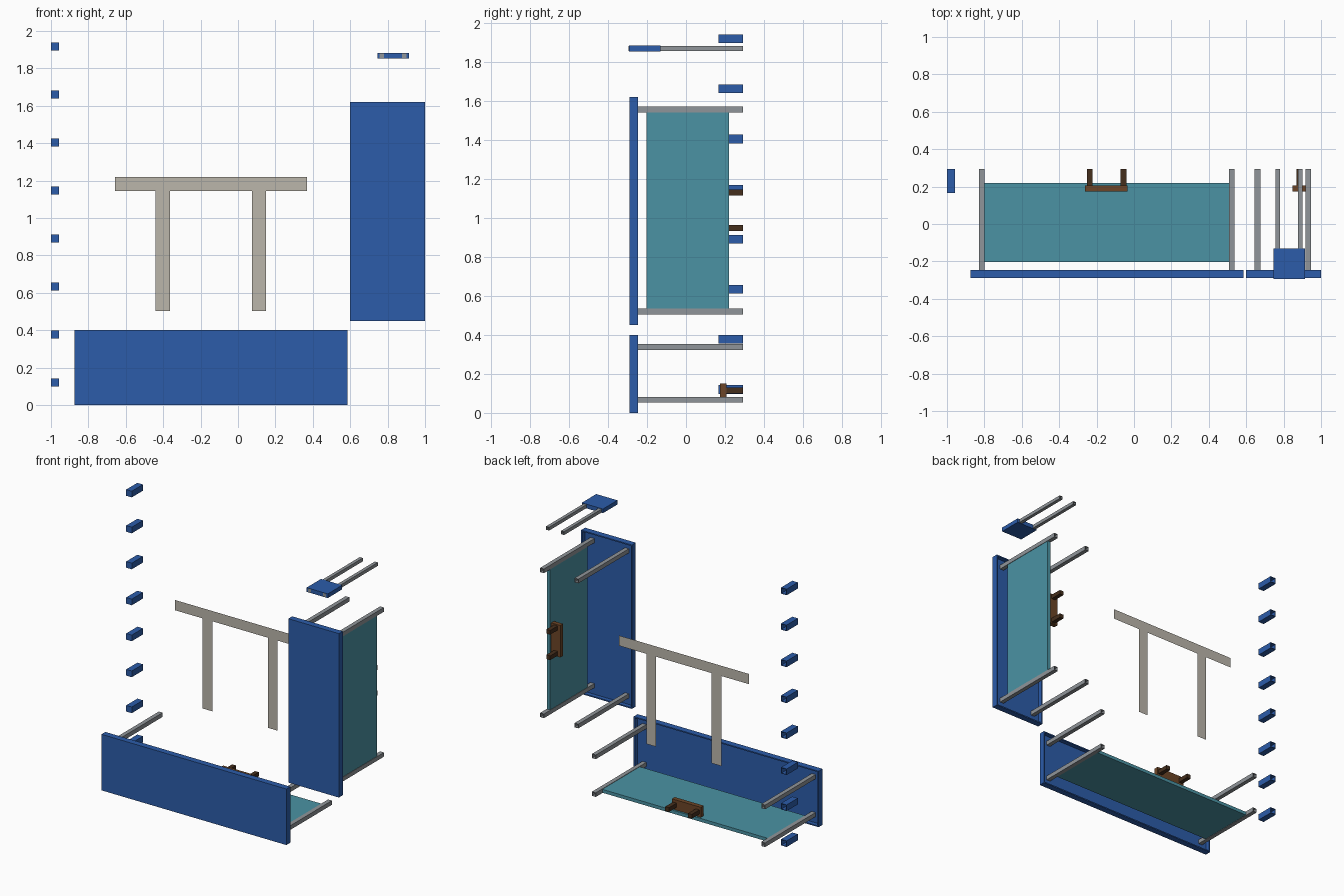
import bpy, bmesh

if "Cube" in bpy.data.objects:
    bpy.data.objects.remove(bpy.data.objects["Cube"])


def material(name, rgb):
    m = bpy.data.materials.new(name)
    m.diffuse_color = (*rgb, 1)
    m.use_nodes = True
    m.node_tree.nodes["Principled BSDF"].inputs["Base Color"].default_value = m.diffuse_color
    return m


BLUE = material("blue", (0.025, 0.107, 0.40))
TEAL = material("teal", (0.07, 0.29, 0.37))
BROWN = material("brown", (0.15, 0.06, 0.02))
DARK = material("dark_brown", (0.06, 0.028, 0.012))
STONE = material("stone", (0.50, 0.47, 0.41))
STEEL = material("steel", (0.28, 0.30, 0.32))


def finish(name, bm, mat):
    me = bpy.data.meshes.new(name)
    bm.to_mesh(me)
    bm.free()
    me.materials.append(mat)
    ob = bpy.data.objects.new(name, me)
    bpy.context.collection.objects.link(ob)
    return ob


def box(name, x, y, z, mat, wall=0, depth=0):
    """Box from min/max ranges; with a wall it is hollowed from its back face."""
    bm = bmesh.new()
    bmesh.ops.create_cube(bm, size=1)
    for v in bm.verts:
        v.co = [(a + b) / 2 + c * (b - a) for (a, b), c in zip((x, y, z), v.co)]
    if wall:
        bm.normal_update()
        back = max(bm.faces, key=lambda f: f.calc_center_median().y)
        bmesh.ops.inset_region(bm, faces=[back], thickness=wall)
        new = bmesh.ops.extrude_discrete_faces(bm, faces=[back])["faces"][0]
        bmesh.ops.translate(bm, verts=list(new.verts), vec=(0, -depth, 0))
    return finish(name, bm, mat)


def rails(name, xs, zs, size, y0):
    """Square tube rails at every x / z corner."""
    for x in xs:
        for z in zs:
            box(name, (x, x + size), (y0, 0.293), (z, z + size), STEEL, 0.005, 0.5)


FRONT = (-0.29, -0.246)

# Wide low drawer: hollow front, rails, floor panel and handle
box("wide_front", (-0.875, 0.585), FRONT, (0, 0.4), BLUE, 0.012, 0.03)
rails("wide_rail", (-0.83, 0.507), (0.052, 0.322), 0.03, -0.276)
box("wide_panel", (-0.80, 0.507), (-0.203, 0.22), (0.055, 0.079), TEAL)
box("wide_handle_bar", (-0.262, -0.034), (0.175, 0.207), (0.079, 0.151), BROWN)
for x in (-0.251, -0.071):
    box("wide_handle_peg", (x, x + 0.03), (0.207, 0.293), (0.1, 0.13), DARK)

# Tall drawer: the same parts turned upright
box("tall_front", (0.6, 1.0), FRONT, (0.45, 1.62), BLUE, 0.012, 0.03)
rails("tall_rail", (0.645, 0.917), (0.505, 1.54), 0.03, -0.276)
box("tall_panel", (0.92, 0.944), (-0.203, 0.22), (0.535, 1.54), TEAL)
box("tall_handle_bar", (0.848, 0.92), (0.175, 0.207), (0.924, 1.152), BROWN)
for z in (0.932, 1.114):
    box("tall_handle_peg", (0.868, 0.898), (0.207, 0.293), (z, z + 0.03), DARK)

# Small step plate carried on two thin rails
box("step_plate", (0.747, 0.914), (-0.293, -0.13), (1.852, 1.882), BLUE)
rails("step_rail", (0.757, 0.876), (1.855,), 0.024, -0.294)

# Column of eight rail sockets
for i in range(8):
    z = 0.098 + i * 0.2567
    box("rail_socket", (-1.0, -0.956), (0.167, 0.293), (z, z + 0.044), BLUE, 0.006, 0.115)

# Flat sheet with a crossbar and two legs
outline = [(-0.657, 1.218), (-0.657, 1.145), (-0.44, 1.145), (-0.44, 0.502),
           (-0.364, 0.502), (-0.364, 1.145), (0.074, 1.145), (0.074, 0.502),
           (0.15, 0.502), (0.15, 1.145), (0.37, 1.145), (0.37, 1.218)]
bm = bmesh.new()
bm.faces.new([bm.verts.new((x, 0.23, z)) for x, z in outline])
finish("flat_frame", bm, STONE)
